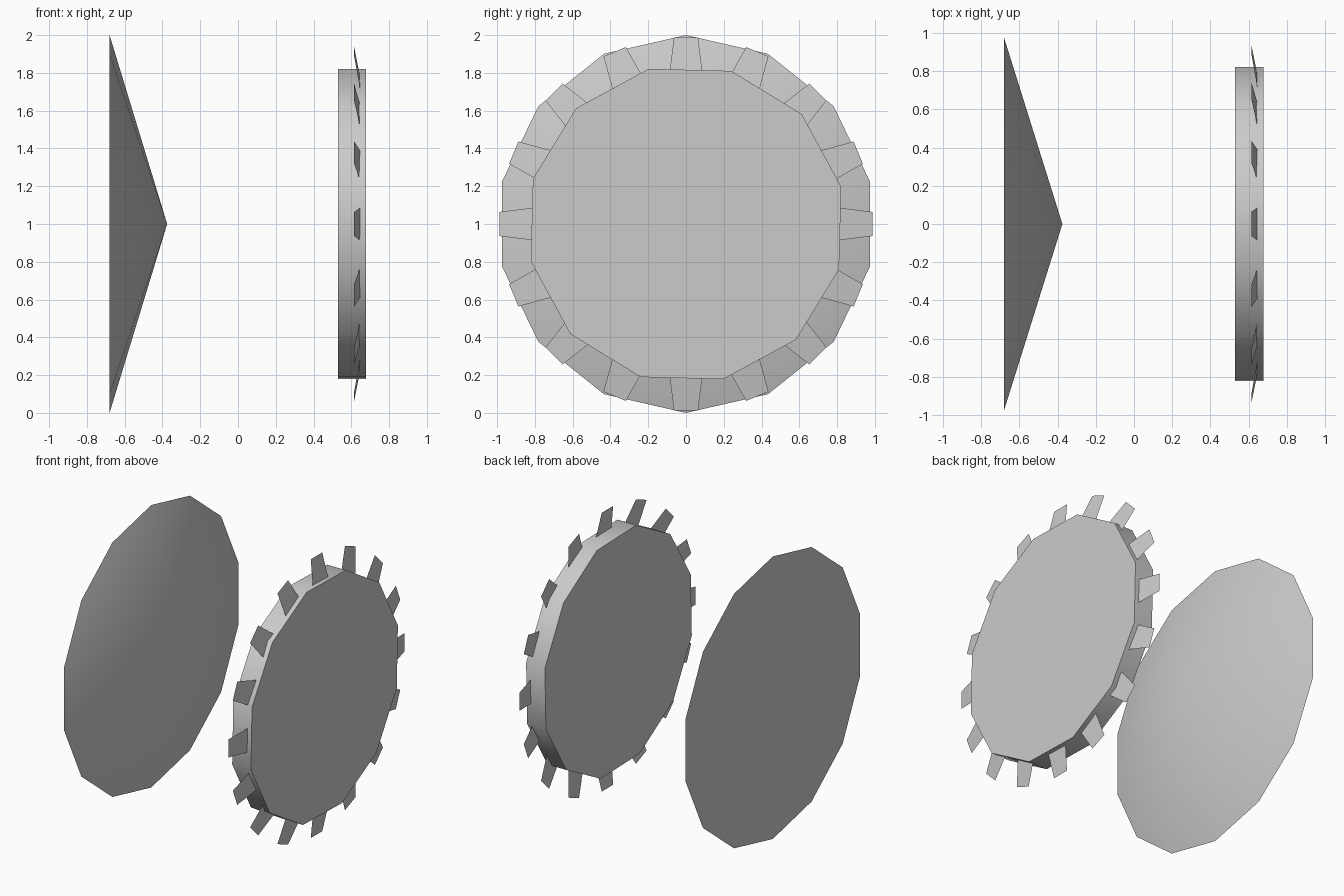
import bpy, bmesh
from math import sin, cos, radians, pi

if "Cube" in bpy.data.objects:
    bpy.data.objects.remove(bpy.data.objects["Cube"])

CZ = 1.0  # height of the shared x axis


def ring(bm, x, r, n, phase=0.0):
    """Ring of vertices around the x axis, angle measured from the top towards +y."""
    return [bm.verts.new((x, r * sin(phase + 2 * pi * i / n),
                          CZ + r * cos(phase + 2 * pi * i / n))) for i in range(n)]


def finish(name, bm, closed=True):
    if closed:
        bmesh.ops.recalc_face_normals(bm, faces=bm.faces)
    me = bpy.data.meshes.new(name)
    bm.to_mesh(me)
    bm.free()
    ob = bpy.data.objects.new(name, me)
    bpy.context.collection.objects.link(ob)
    if closed:
        bpy.ops.object.select_all(action='DESELECT')
        ob.select_set(True)
        bpy.context.view_layer.objects.active = ob
        bpy.ops.object.shade_smooth_by_angle(angle=radians(40))
    return ob


# shallow 14-sided cone
bm = bmesh.new()
base = ring(bm, -0.68, 1.0, 14)
tip = bm.verts.new((-0.375, 0, CZ))
bm.faces.new(base)
for a, b in zip(base, base[1:] + base[:1]):
    bm.faces.new((a, b, tip))
finish("shallow_cone", bm)

# 12-sided disc
bm = bmesh.new()
left = ring(bm, 0.53, 0.845, 12, radians(16.5))
right = ring(bm, 0.677, 0.845, 12, radians(16.5))
bm.faces.new(left)
bm.faces.new(right)
for i in range(12):
    j = (i + 1) % 12
    bm.faces.new((left[i], left[j], right[j], right[i]))
finish("disc", bm)

# 16 thin slanted blades around the disc rim: (x, radius, sideways offset)
blade = [(0.646, 0.81, -0.086), (0.646, 0.81, 0.086),
         (0.615, 0.987, 0.064), (0.615, 0.987, -0.064)]
bm = bmesh.new()
for k in range(16):
    a = 2 * pi * k / 16
    bm.faces.new([bm.verts.new((x, r * sin(a) + t * cos(a), CZ + r * cos(a) - t * sin(a)))
                  for x, r, t in blade])
finish("rim_blades", bm, closed=False)
